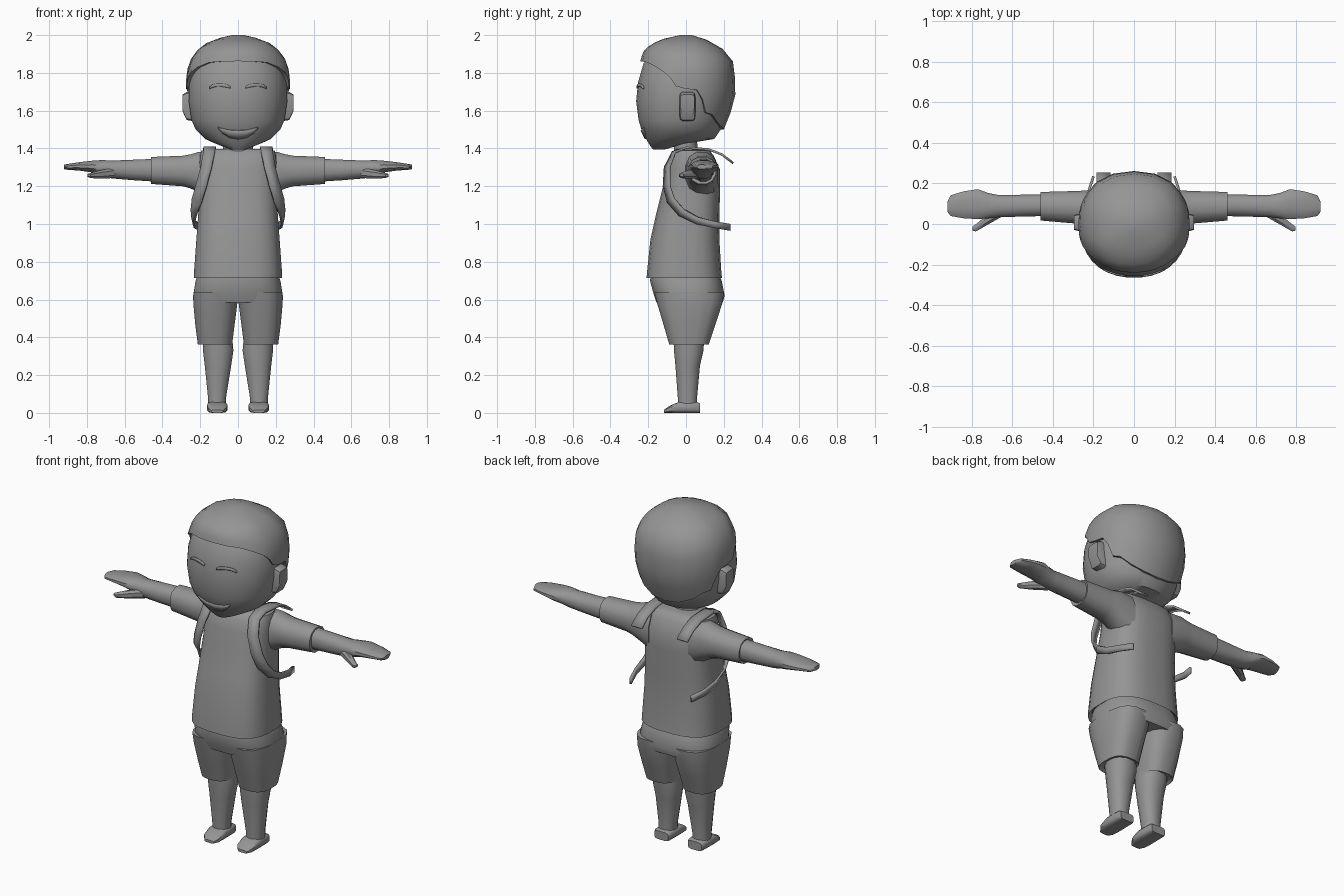
import bpy, bmesh, math

grey = bpy.data.materials.new("plain grey")
grey.diffuse_color = (0.3, 0.3, 0.3, 1)


def spow(v, p):
    return math.copysign(abs(v) ** p, v)


def interp(table, t):
    """Linear lookup in rows whose first entry is the key."""
    if t <= table[0][0]:
        return table[0][1:]
    for lo, hi in zip(table, table[1:]):
        if t <= hi[0]:
            f = (t - lo[0]) / (hi[0] - lo[0])
            return [a + (b - a) * f for a, b in zip(lo[1:], hi[1:])]
    return table[-1][1:]


def finish(name, rows, closed=True, caps=True, mirror=False, solid=0, angle=40):
    """Skin rows of points into an object."""
    bm = bmesh.new()
    vs = [[bm.verts.new(p) for p in row] for row in rows]
    n = len(rows[0])
    for r0, r1 in zip(vs, vs[1:]):
        for i in range(n if closed else n - 1):
            j = (i + 1) % n
            bm.faces.new((r0[i], r0[j], r1[j], r1[i]))
    if caps:
        bm.faces.new(vs[0])
        bm.faces.new(vs[-1])
    bmesh.ops.recalc_face_normals(bm, faces=bm.faces)
    me = bpy.data.meshes.new(name)
    bm.to_mesh(me)
    bm.free()
    me.materials.append(grey)
    ob = bpy.data.objects.new(name, me)
    bpy.context.collection.objects.link(ob)
    if solid:
        m = ob.modifiers.new("thickness", 'SOLIDIFY')
        m.thickness, m.offset = solid, 0
    if mirror:
        ob.modifiers.new("mirror", 'MIRROR').use_mirror_merge = False
    bpy.context.view_layer.objects.active = ob
    ob.select_set(True)
    bpy.ops.object.shade_smooth_by_angle(angle=math.radians(angle))
    ob.select_set(False)
    return ob


def loft(name, axis, rings, n=16, e=2.4, mirror=False, angle=40):
    """Rings are (position on axis, a min, a max, b min, b max)."""
    rows = []
    for t, a0, a1, b0, b1 in rings:
        row = []
        for i in range(n):
            w = 2 * math.pi * (i + 0.5) / n
            a = (a0 + a1) / 2 + (a1 - a0) / 2 * spow(math.sin(w), 2 / e)
            b = (b0 + b1) / 2 - (b1 - b0) / 2 * spow(math.cos(w), 2 / e)
            row.append({'X': (t, a, b), 'Y': (a, t, b), 'Z': (a, b, t)}[axis])
        rows.append(row)
    return finish(name, rows, mirror=mirror, angle=angle)


def sym(rings):
    return [(z, -w, w, y0, y1) for z, w, y0, y1 in rings]


# Head: height, half width, front, back
HEAD = [(1.395, .04, -.175, -.11), (1.41, .08, -.187, -.06), (1.43, .13, -.2, .03),
        (1.45, .175, -.212, .15), (1.50, .225, -.237, .185), (1.55, .247, -.252, .2),
        (1.65, .262, -.265, .22), (1.75, .26, -.255, .23), (1.85, .235, -.226, .22),
        (1.92, .17, -.17, .16)]
loft("head", 'Z', sym(HEAD), n=32, e=2.2)
loft("neck", 'Z', sym([(1.36, .085, -.065, .065), (1.46, .08, -.065, .06)]), n=12, e=2)
loft("ear", 'X', [(.22, -.035, .05, 1.54, 1.70), (.272, -.035, .05, 1.55, 1.70),
                  (.295, -.03, .045, 1.60, 1.685)], n=12, e=6, mirror=True)

# Hair: shell that ends on a hairline given by angle from the front
HAIR = [(1.44, .16, -.2, .155), (1.5, .228, -.24, .2), (1.6, .266, -.264, .24),
        (1.7, .275, -.268, .265), (1.8, .274, -.255, .257), (1.87, .252, -.24, .247),
        (1.91, .225, -.228, .215), (1.95, .185, -.19, .165), (1.98, .12, -.12, .10),
        (2.0, .03, -.03, .03)]
LINE = [(0, 1.862), (18, 1.86), (35, 1.855), (53, 1.83), (66, 1.80), (74, 1.77),
        (80, 1.73), (90, 1.715), (101, 1.71), (109, 1.66), (116, 1.59), (126, 1.58),
        (140, 1.54), (160, 1.51), (180, 1.50)]
line = LINE + [(360 - a, z) for a, z in LINE[-2:0:-1]]
rows = []
for t, s in [(0, .9), (0, 1), (.12, 1), (.25, 1), (.4, 1), (.55, 1), (.7, 1), (.85, 1), (1, 1)]:
    row = []
    for a, low in line:
        z = 2 - (2 - low) * (1 - t) ** 1.6
        w, y0, y1 = interp(HAIR, z)
        c, h, a = (y0 + y1) / 2, (y1 - y0) / 2, math.radians(a)
        row.append((s * w * spow(math.sin(a), 2 / 2.2),
                    c - s * h * spow(math.cos(a), 2 / 2.2), z))
    rows.append(row)
finish("hair", rows)


def face_plate(name, edge, mirror):
    """Thin plate on the face from (x, upper z, lower z) columns."""
    rows = []
    for x, top, low in edge:
        row = []
        for z in (low, (low + top) / 2, top):
            w, y0, y1 = interp(HEAD, z)
            k = (1 - abs(x / w) ** 2.2) ** (1 / 2.2)
            row.append((x, (y0 + y1) / 2 - (y1 - y0) / 2 * k - .002, z))
        rows.append(row)
    finish(name, rows, closed=False, caps=False, mirror=mirror, solid=.009)


# Closed smiling eyes and open mouth
face_plate("eye", [(.04, 1.728, 1.718), (.055, 1.738, 1.722), (.085, 1.743, 1.727),
                   (.115, 1.742, 1.727), (.135, 1.737, 1.722), (.15, 1.725, 1.715)], True)
face_plate("mouth", [(-.105, 1.512, 1.508), (-.08, 1.505, 1.48), (-.045, 1.497, 1.458),
                     (0, 1.495, 1.45), (.045, 1.497, 1.458), (.08, 1.505, 1.48),
                     (.105, 1.512, 1.508)], False)

# Shirt body and sleeves
loft("shirt", 'Z', sym([(.735, .215, -.19, .17), (.715, .235, -.21, .192), (.75, .234, -.207, .188),
                        (.915, .222, -.19, .178), (1.05, .212, -.16, .178), (1.2, .205, -.122, .182),
                        (1.29, .205, -.107, .18), (1.36, .203, -.085, .148), (1.388, .195, -.062, .128),
                        (1.398, .13, -.05, .10)]), n=24, e=2.8)
loft("sleeve", 'X', [(.13, -.01, .17, 1.12, 1.385), (.21, -.005, .17, 1.165, 1.384),
                     (.25, 0, .167, 1.185, 1.372), (.29, 0, .165, 1.197, 1.364),
                     (.46, .015, .16, 1.21, 1.357), (.455, .035, .145, 1.23, 1.34)],
     n=12, e=2.3, mirror=True)

# Arm with flat hand, and thumb
loft("arm", 'X', [(.43, .038, .146, 1.222, 1.347), (.55, .035, .146, 1.23, 1.342),
                  (.67, .032, .145, 1.24, 1.337), (.72, .026, .155, 1.255, 1.34),
                  (.77, .022, .174, 1.272, 1.336), (.84, .026, .163, 1.282, 1.328),
                  (.905, .038, .143, 1.287, 1.318), (.92, .06, .11, 1.29, 1.315)],
     n=12, e=2.3, mirror=True)
loft("thumb", 'X', [(.65, .035, .09, 1.242, 1.30), (.72, -.004, .05, 1.238, 1.288),
                    (.78, -.038, .0, 1.242, 1.272), (.797, -.033, -.012, 1.25, 1.266)],
     n=8, e=2.3, mirror=True)

# Shorts: pelvis plus two tapered legs
loft("shorts_top", 'Z', sym([(.76, .2, -.18, .165), (.70, .226, -.192, .19), (.62, .239, -.17, .206),
                             (.585, .238, -.158, .195)]), n=24, e=2.8)
loft("shorts_leg", 'Z', [(.64, .0, .237, -.17, .203), (.58, .002, .238, -.155, .195),
                         (.47, .016, .228, -.122, .158), (.362, .03, .214, -.09, .122),
                         (.375, .045, .2, -.075, .107)], n=16, e=2.8, mirror=True)

# Legs and shoes
loft("leg", 'Z', [(.03, .062, .16, -.045, .06), (.08, .062, .16, -.045, .06),
                  (.25, .034, .178, -.058, .076), (.33, .022, .188, -.066, .095),
                  (.42, .03, .19, -.07, .10)], n=12, e=2.3, mirror=True)
loft("shoe", 'Y', [(.075, .064, .156, 0, .05), (.06, .057, .163, 0, .057), (-.04, .055, .165, 0, .058),
                   (-.09, .06, .16, 0, .036), (-.117, .08, .14, 0, .016)], n=12, e=4, mirror=True)

# Backpack straps: path points with half width vectors
STRAP = [((.15, .25, 1.322), (.034, 0, 0)), ((.15, .19, 1.368), (.034, 0, 0)),
         ((.15, .12, 1.395), (.034, 0, 0)), ((.15, 0, 1.404), (.033, 0, 0)),
         ((.153, -.065, 1.38), (.03, .006, 0)), ((.168, -.1, 1.30), (.028, .012, 0)),
         ((.195, -.102, 1.20), (.028, .016, 0)), ((.217, -.08, 1.125), (.024, .016, .01)),
         ((.234, -.025, 1.062), (.012, .012, .016)), ((.238, .06, 1.018), (.004, .004, .018)),
         ((.228, .15, .997), (0, 0, .018)), ((.2, .235, .982), (0, 0, .018))]
finish("backpack_strap", [[tuple(p[i] + s * w[i] for i in range(3)) for s in (-1, 1)]
                          for p, w in STRAP],
       closed=False, caps=False, mirror=True, solid=.012)
